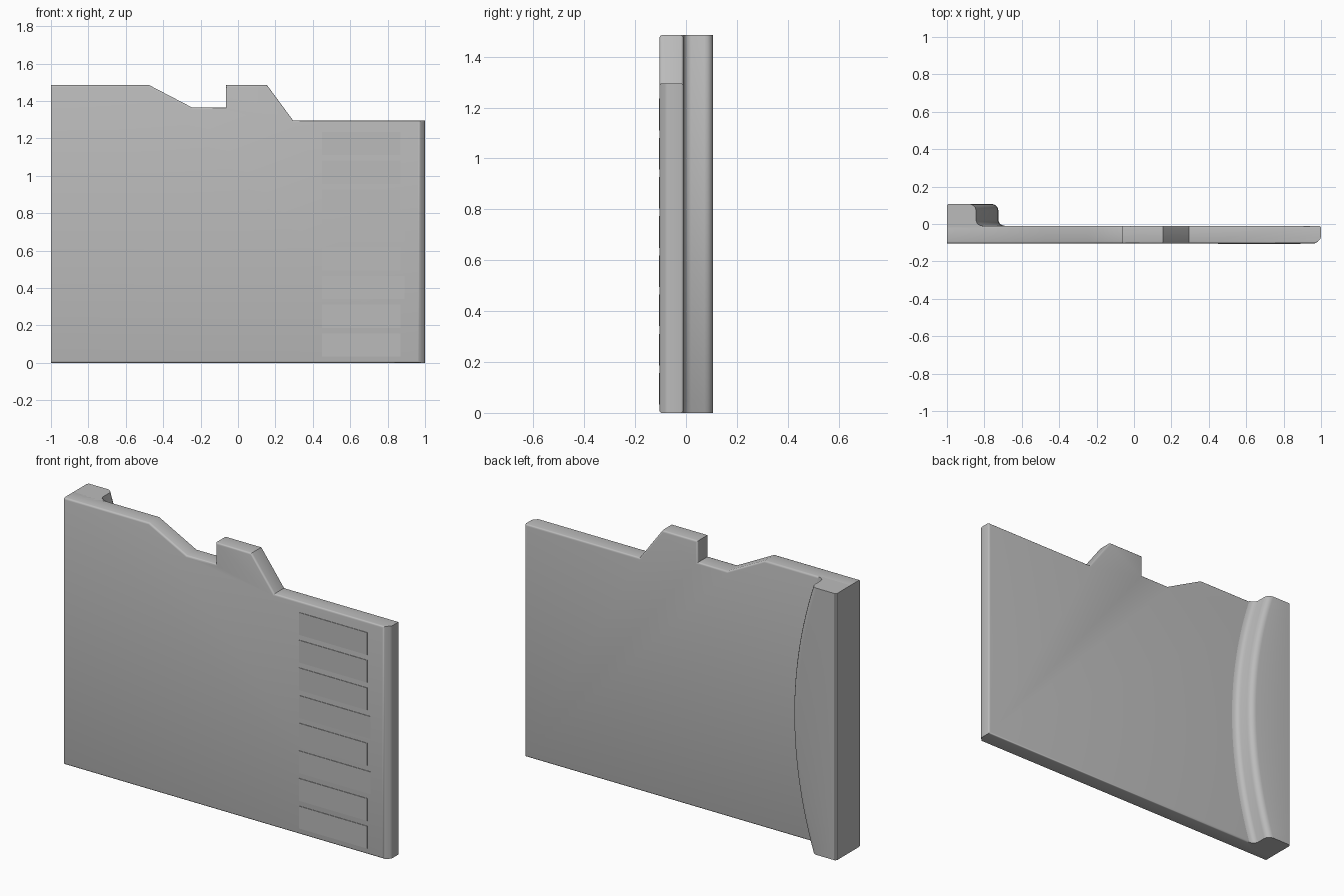
import bpy
import bmesh

old = bpy.data.objects.get("Cube")
if old:
    bpy.data.objects.remove(old, do_unlink=True)

FRONT, BACK, RIDGE = -0.104, -0.01, 0.107
TOP = 1.485

grey = bpy.data.materials.new("plain grey")
grey.use_nodes = True
grey.diffuse_color = (0.5, 0.5, 0.5, 1)
grey.node_tree.nodes["Principled BSDF"].inputs["Base Color"].default_value = (0.5, 0.5, 0.5, 1)


def finish(bm, name):
    """Turn a bmesh into a named grey object with smooth bevels and sharp corners."""
    bmesh.ops.recalc_face_normals(bm, faces=bm.faces)
    mesh = bpy.data.meshes.new(name)
    bm.to_mesh(mesh)
    bm.free()
    mesh.materials.append(grey)
    obj = bpy.data.objects.new(name, mesh)
    bpy.context.collection.objects.link(obj)
    bpy.ops.object.select_all(action='DESELECT')
    obj.select_set(True)
    bpy.context.view_layer.objects.active = obj
    bpy.ops.object.shade_smooth_by_angle(angle=0.6)
    return obj


# Card plate: notched outline pushed back, wide chamfer on the leading edge
outline = [(-1, 0), (1, 0), (1, 1.295), (0.295, 1.295), (0.155, TOP),
           (-0.065, TOP), (-0.065, 1.365), (-0.245, 1.365), (-0.475, TOP), (-1, TOP)]
bm = bmesh.new()
face = bm.faces.new([bm.verts.new((x, FRONT, z)) for x, z in outline])
new = bmesh.ops.extrude_face_region(bm, geom=[face])["geom"]
bmesh.ops.translate(bm, vec=(0, BACK - FRONT, 0),
                    verts=[v for v in new if isinstance(v, bmesh.types.BMVert)])
lead = [e for e in bm.edges
        if all(v.co.x > 0.99 and v.co.y < FRONT + 0.001 for v in e.verts)]
bmesh.ops.bevel(bm, geom=lead, offset=0.028, segments=1, affect='EDGES')
rims = [e for e in bm.edges
        if abs(e.verts[0].co.y - e.verts[1].co.y) < 0.001
        and not all(v.co.x < -0.99 for v in e.verts)]
bmesh.ops.bevel(bm, geom=rims, offset=0.01, segments=3, profile=0.5, affect='EDGES')
finish(bm, "card_plate")

# Finger grip: a rounded, filleted section swept along a bowed edge
section = [(0.035, BACK - 0.004), (0.035, BACK), (0.018, BACK + 0.004),
           (0.006, BACK + 0.013), (0, BACK + 0.03), (0, RIDGE - 0.035),
           (-0.003, RIDGE - 0.021), (-0.011, RIDGE - 0.01),
           (-0.022, RIDGE - 0.003), (-0.035, RIDGE)]
STEPS = 32
bm = bmesh.new()
rings = []
for i in range(STEPS + 1):
    t = 2 * i / STEPS - 1
    edge = -0.725 - 0.12 * t * t
    z = TOP * i / STEPS
    points = [(edge + dx, y) for dx, y in section]
    points += [(-0.992, RIDGE), (-1, RIDGE - 0.008), (-1, -0.06), (edge - 0.03, -0.06)]
    rings.append([bm.verts.new((x, y, z)) for x, y in points])
count = len(rings[0])
for low, high in zip(rings, rings[1:]):
    for j in range(count):
        k = (j + 1) % count
        bm.faces.new((low[j], low[k], high[k], high[j]))
bm.faces.new(rings[0])
bm.faces.new(rings[-1])
finish(bm, "finger_grip")

# Contact pads: eight very thin raised plates, two of them longer
for i in range(8):
    right = 0.89 if i in (3, 5) else 0.87
    high = 1.235 - 0.154 * i
    bm = bmesh.new()
    bmesh.ops.create_cube(bm, size=1)
    for v in bm.verts:
        v.co.x = right if v.co.x > 0 else 0.45
        v.co.y = FRONT + 0.002 if v.co.y > 0 else FRONT - 0.003
        v.co.z = high if v.co.z > 0 else high - 0.124
    finish(bm, f"contact_pad_{i + 1}")
